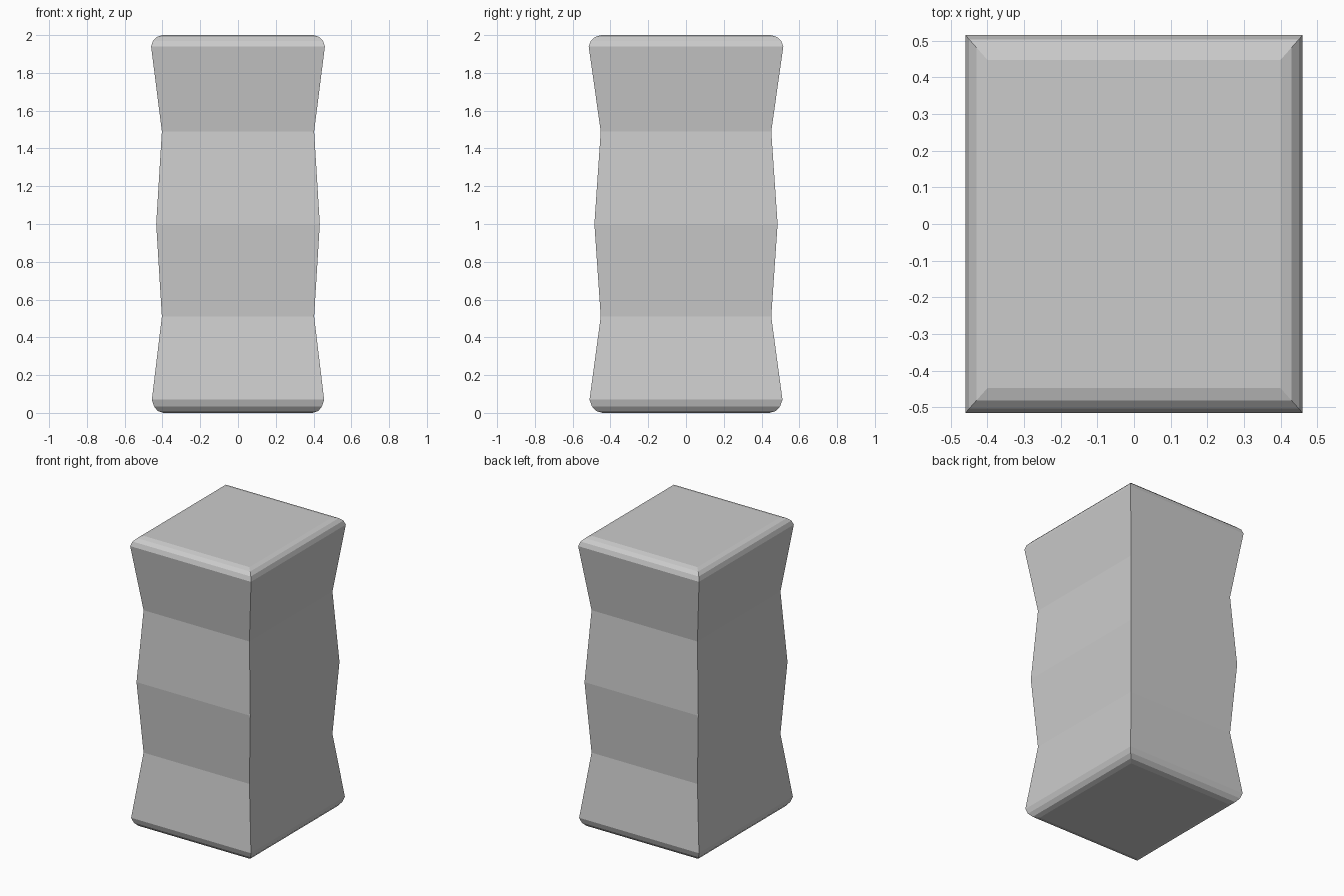
import bpy
import bmesh

# Remove the default object
cube = bpy.data.objects.get("Cube")
if cube:
    bpy.data.objects.remove(cube, do_unlink=True)

# Plain grey material
GREY = (0.6, 0.6, 0.6, 1.0)
mat = bpy.data.materials.new("plain_grey")
mat.use_nodes = True
mat.diffuse_color = GREY
mat.node_tree.nodes["Principled BSDF"].inputs["Base Color"].default_value = GREY

# Side profile: half width in x, and height
DEPTH_RATIO = 1.12
PROFILE = [
    (0.395, 0.0), (0.425, 0.01), (0.445, 0.035), (0.456, 0.07),
    (0.403, 0.51), (0.433, 1.0), (0.403, 1.49),
    (0.46, 1.94), (0.45, 1.97), (0.43, 1.99), (0.40, 2.0),
]

# Rectangular rings joined into a waisted block with rounded ends
bm = bmesh.new()
rings = []
for half, z in PROFILE:
    rings.append([bm.verts.new((sx * half, sy * half * DEPTH_RATIO, z))
                  for sx, sy in ((-1, -1), (1, -1), (1, 1), (-1, 1))])
for low, high in zip(rings, rings[1:]):
    for i in range(4):
        j = (i + 1) % 4
        bm.faces.new((low[i], low[j], high[j], high[i]))

# Flat end caps
bm.faces.new(rings[0][::-1])
bm.faces.new(rings[-1])
bmesh.ops.recalc_face_normals(bm, faces=bm.faces)

mesh = bpy.data.meshes.new("waisted_block")
bm.to_mesh(mesh)
bm.free()
mesh.materials.append(mat)
block = bpy.data.objects.new("waisted_block", mesh)
bpy.context.collection.objects.link(block)
